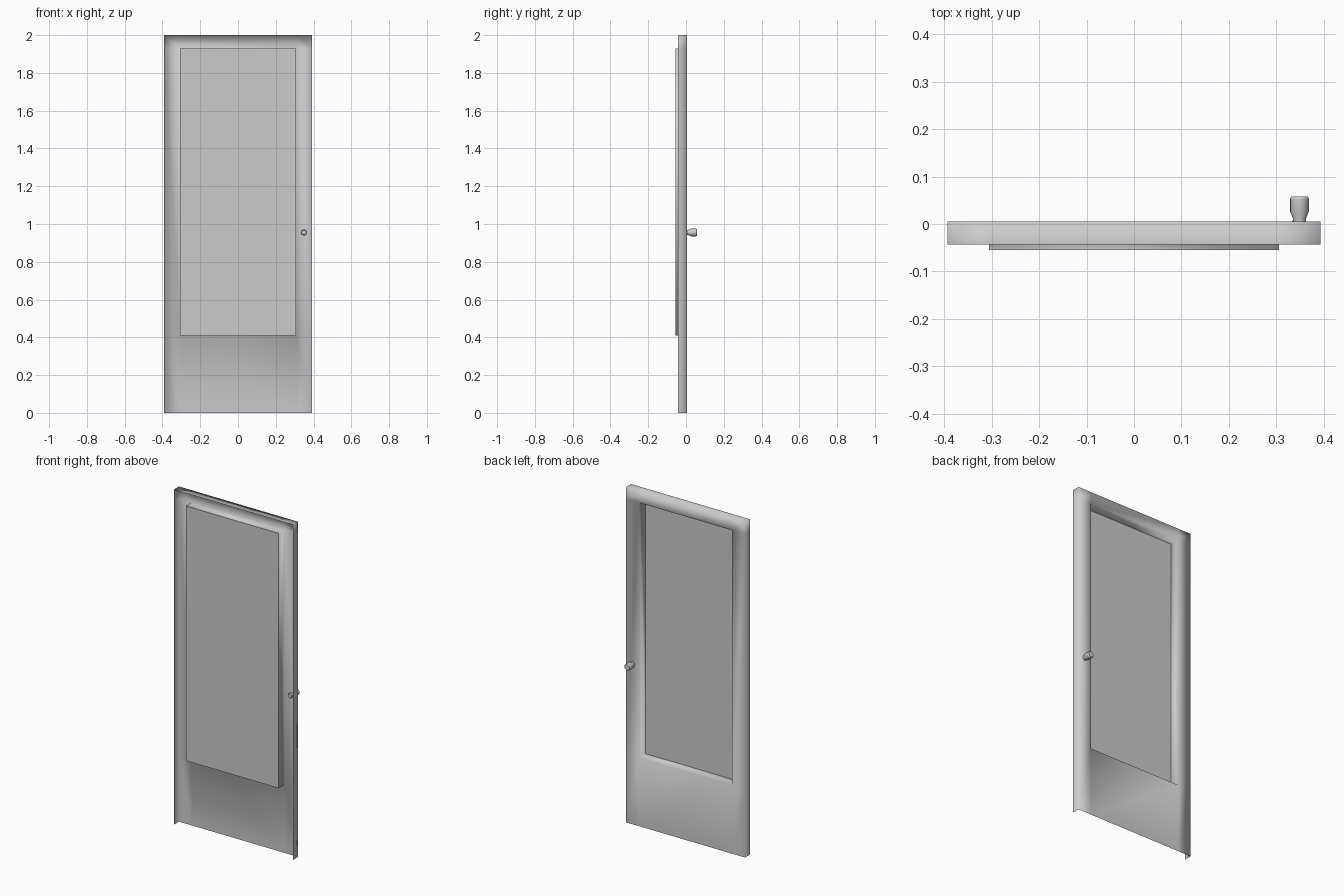
import bpy, bmesh
from math import radians
from mathutils import Matrix

cube = bpy.data.objects.get("Cube")
if cube:
    bpy.data.objects.remove(cube)

grey = bpy.data.materials.new("light grey")
grey.use_nodes = True
grey.diffuse_color = (0.6, 0.6, 0.6, 1)
grey.node_tree.nodes["Principled BSDF"].inputs["Base Color"].default_value = grey.diffuse_color

# Main dimensions
HALF_W, HEIGHT = 0.393, 2.0
WIN_W, WIN_LOW, WIN_TOP = 0.306, 0.41, 1.93
BACK, FLANGE, PANEL = 0.005, -0.043, -0.055


def finish(bm, name, smooth):
    mesh = bpy.data.meshes.new(name)
    for face in bm.faces:
        face.smooth = smooth
    bm.to_mesh(mesh)
    bm.free()
    mesh.materials.append(grey)
    obj = bpy.data.objects.new(name, mesh)
    bpy.context.collection.objects.link(obj)
    return obj


def extrude_edges(bm, edges, y):
    """Pull open edges straight forward to the given depth."""
    verts = [g for g in bmesh.ops.extrude_edge_only(bm, edges=edges)["geom"]
             if isinstance(g, bmesh.types.BMVert)]
    for v in verts:
        v.co.y = y


# Pressed sheet: back skin with a window hole, folded rim and recess walls
bm = bmesh.new()
xs = (-HALF_W, -WIN_W, WIN_W, HALF_W)
zs = (0, WIN_LOW, WIN_TOP, HEIGHT)
grid = [[bm.verts.new((x, BACK, z)) for x in xs] for z in zs]
for r in range(3):
    for c in range(3):
        if (r, c) != (1, 1):
            bm.faces.new((grid[r][c + 1], grid[r][c], grid[r + 1][c], grid[r + 1][c + 1]))

border = [e for e in bm.edges if e.is_boundary]
window, rim = [], []
for e in border:
    mid = (e.verts[0].co + e.verts[1].co) / 2
    if abs(mid.x) < WIN_W + 0.01 and 0.1 < mid.z < WIN_TOP + 0.01:
        window.append(e)
    elif mid.z > 0.01:
        rim.append(e)
extrude_edges(bm, rim, FLANGE)
extrude_edges(bm, window, PANEL)
bmesh.ops.recalc_face_normals(bm, faces=bm.faces)
if sum(f.normal.y * f.calc_area() for f in bm.faces) < 0:
    bmesh.ops.reverse_faces(bm, faces=bm.faces)
finish(bm, "door_frame", True)

# Flat panel closing the recess
bm = bmesh.new()
bm.faces.new([bm.verts.new((x, PANEL, z)) for x, z in
              ((WIN_W, WIN_LOW), (-WIN_W, WIN_LOW), (-WIN_W, WIN_TOP), (WIN_W, WIN_TOP))])
finish(bm, "window_panel", False)


# Knob turned from a profile of (radius, y)
def lathe(name, profile, x, z, sides=16):
    bm = bmesh.new()
    verts = [bm.verts.new((r, y, 0)) for r, y in profile]
    edges = [bm.edges.new(pair) for pair in zip(verts, verts[1:])]
    bmesh.ops.spin(bm, geom=verts + edges, cent=(0, 0, 0), axis=(0, 1, 0),
                   angle=radians(360), steps=sides)
    bmesh.ops.remove_doubles(bm, verts=bm.verts, dist=0.0001)
    bmesh.ops.recalc_face_normals(bm, faces=bm.faces)
    bmesh.ops.transform(bm, verts=bm.verts, matrix=Matrix.Translation((x, 0, z)))
    obj = finish(bm, name, True)
    bpy.ops.object.select_all(action="DESELECT")
    obj.select_set(True)
    bpy.context.view_layer.objects.active = obj
    bpy.ops.object.shade_smooth_by_angle(angle=radians(25))


lathe("door_knob", [(0, -0.012), (0.012, -0.012), (0.015, -0.008), (0.014, 0.012),
                    (0.02, 0.027), (0.02, 0.053), (0.017, 0.058), (0, 0.058)], 0.349, 0.955)
